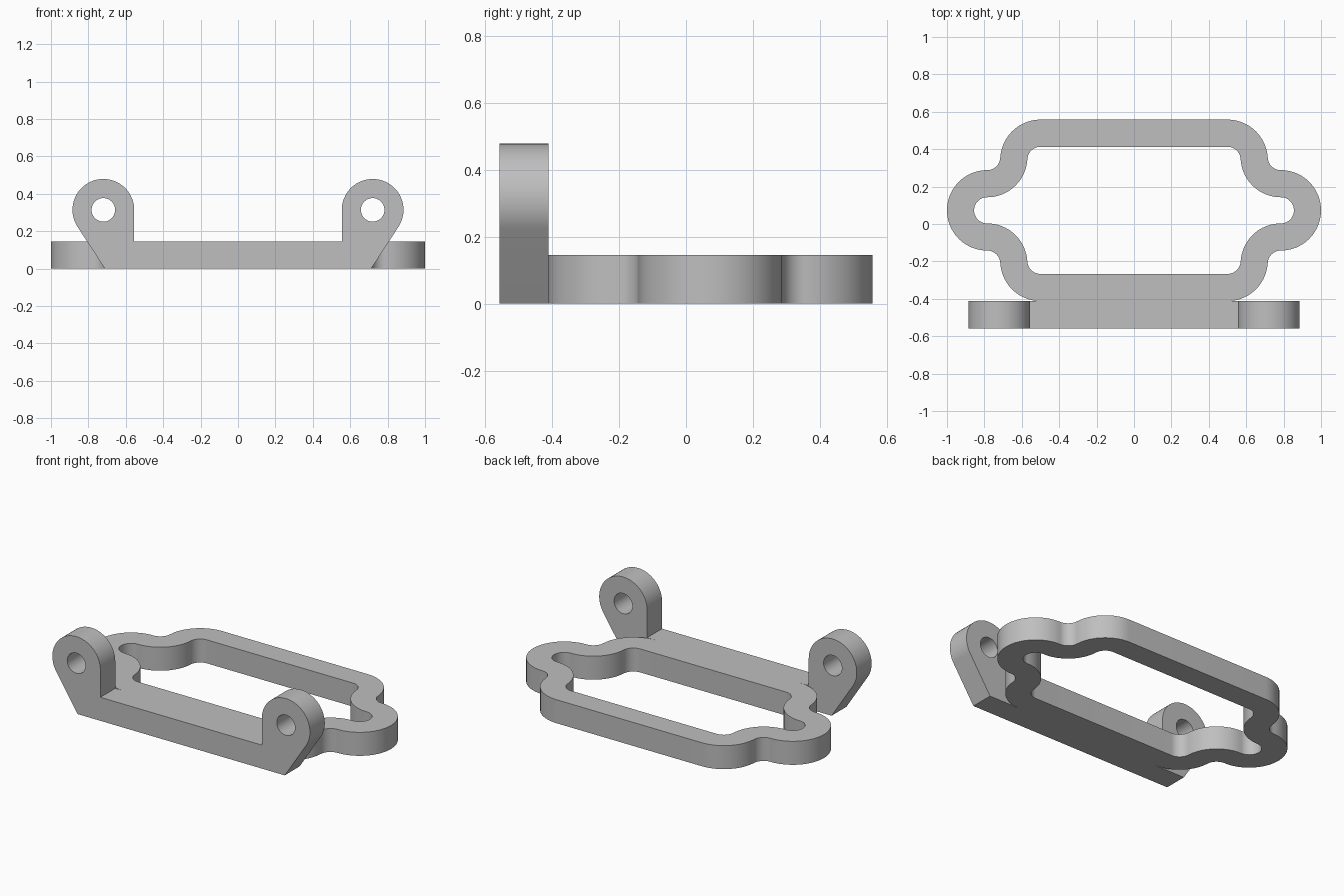
import bpy, bmesh
from math import sin, cos, radians, asin, atan2, hypot, degrees
from mathutils import Vector

cube = bpy.data.objects.get("Cube")
if cube:
    bpy.data.objects.remove(cube, do_unlink=True)

grey = bpy.data.materials.new("plain grey")
grey.use_nodes = True
colour = (0.52, 0.52, 0.52, 1)
grey.diffuse_color = colour
grey.node_tree.nodes["Principled BSDF"].inputs["Base Color"].default_value = colour

THICK = 0.146


def finish(bm, name, depth):
    """Extrude the flat faces by depth and make a smooth-shaded object."""
    flat = bm.faces[:]
    top = bmesh.ops.extrude_face_region(bm, geom=flat, use_keep_orig=True)["geom"]
    bmesh.ops.translate(bm, vec=depth, verts=[g for g in top if isinstance(g, bmesh.types.BMVert)])
    bmesh.ops.recalc_face_normals(bm, faces=bm.faces[:])
    mesh = bpy.data.meshes.new(name)
    bm.to_mesh(mesh)
    bm.free()
    mesh.materials.append(grey)
    obj = bpy.data.objects.new(name, mesh)
    bpy.context.collection.objects.link(obj)
    bpy.ops.object.select_all(action='DESELECT')
    obj.select_set(True)
    bpy.context.view_layer.objects.active = obj
    bpy.ops.object.shade_smooth_by_angle(angle=radians(30))
    return obj


def arc(cx, cy, r, start, end, steps=20):
    """Points on an arc, angles in degrees."""
    angles = [radians(start + (end - start) * i / steps) for i in range(steps + 1)]
    return [(cx + r * cos(a), cy + r * sin(a)) for a in angles]


# Frame: a lobed band of even width, outlined by concentric arcs
BIG, SMALL = 0.215, 0.07
MID_Y, END_X = 0.073, 0.785


def quarter(convex, concave):
    side = BIG + SMALL
    return (arc(END_X, 0, convex, 0, 90)
            + arc(END_X, side, concave, 270, 180)
            + arc(END_X - side, 0.27, convex, 0, 90))


def full_loop(points):
    """Mirror a quarter outline into a closed loop."""
    half = points + [(-x, y) for x, y in reversed(points)]
    return half + [(x, -y) for x, y in reversed(half[1:-1])]


bm = bmesh.new()
outer, inner = [[bm.verts.new((x, y + MID_Y, 0)) for x, y in full_loop(q)]
                for q in (quarter(BIG, SMALL), quarter(SMALL, BIG))]
for i in range(len(outer)):
    j = (i + 1) % len(outer)
    bm.faces.new((outer[i], outer[j], inner[j], inner[i]))
bmesh.ops.remove_doubles(bm, verts=bm.verts[:], dist=0.0001)
finish(bm, "lobed_frame", Vector((0, 0, THICK)))

# Hinge bar: front strip with a raised, bored lug at each end
LUG_X, LUG_Z, LUG_R, HOLE_R = 0.72, 0.314, 0.165, 0.063
FOOT_X = 0.712
to_lug = (LUG_X - FOOT_X, LUG_Z)
tangent = degrees(atan2(to_lug[1], to_lug[0]) - asin(LUG_R / hypot(*to_lug))) - 90
right = [(FOOT_X, 0)] + arc(LUG_X, LUG_Z, LUG_R, tangent, 180, 48) + [(LUG_X - LUG_R, THICK)]
outline = right + [(-x, z) for x, z in reversed(right)]
holes = [arc(s * LUG_X, LUG_Z, HOLE_R, 0, 360, 40)[:-1] for s in (-1, 1)]

bm = bmesh.new()
for loop in [outline] + holes:
    verts = [bm.verts.new((x, -0.558, z)) for x, z in loop]
    for a, b in zip(verts, verts[1:] + verts[:1]):
        bm.edges.new((a, b))
bmesh.ops.triangle_fill(bm, use_beauty=True, use_dissolve=False, edges=bm.edges[:], normal=(0, -1, 0))
finish(bm, "hinge_bar", Vector((0, THICK, 0)))
